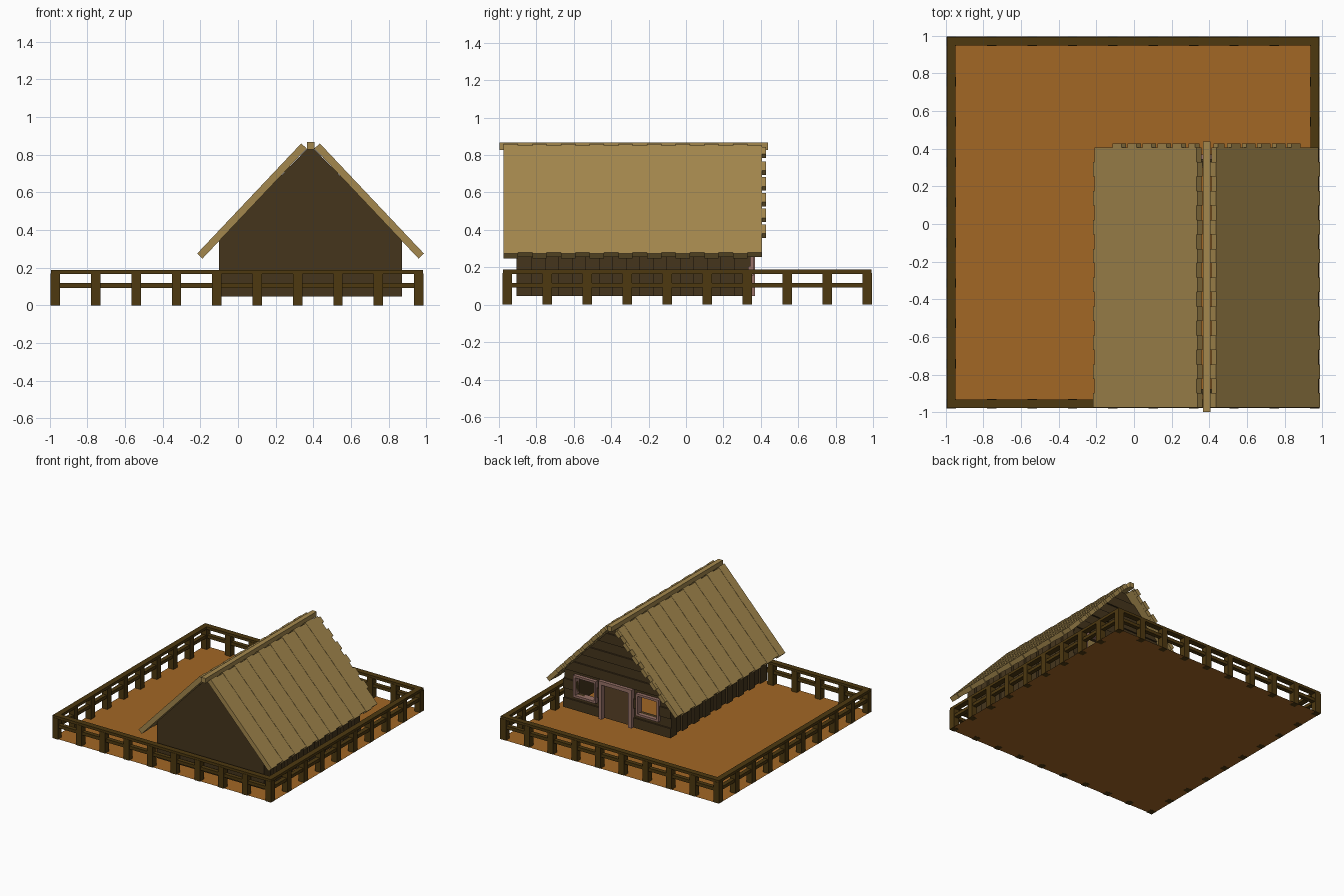
import bpy, bmesh
from mathutils import Vector

if "Cube" in bpy.data.objects:
    bpy.data.objects.remove(bpy.data.objects["Cube"])


def material(name, col):
    m = bpy.data.materials.new(name)
    m.diffuse_color = (*col, 1)
    m.use_nodes = True
    m.node_tree.nodes["Principled BSDF"].inputs["Base Color"].default_value = m.diffuse_color
    return m


SOIL = material("soil", (0.36, 0.135, 0.018))
FENCE = material("fence_wood", (0.075, 0.04, 0.005))
WALL = material("wall_wood", (0.06, 0.036, 0.012))
ROOF = material("roof_wood", (0.37, 0.245, 0.075))
FRAME = material("frame_wood", (0.32, 0.17, 0.14))
DOOR = material("door_wood", (0.10, 0.055, 0.02))


def build(name, prisms, mat):
    """One object from (xz outline, y0, y1) prisms."""
    bm = bmesh.new()
    for pts, y0, y1 in prisms:
        a = [bm.verts.new((x, y0, z)) for x, z in pts]
        b = [bm.verts.new((x, y1, z)) for x, z in pts]
        bm.faces.new(a)
        bm.faces.new(b[::-1])
        for i in range(len(a)):
            j = (i + 1) % len(a)
            bm.faces.new((a[j], a[i], b[i], b[j]))
    bmesh.ops.recalc_face_normals(bm, faces=bm.faces)
    me = bpy.data.meshes.new(name)
    bm.to_mesh(me)
    bm.free()
    ob = bpy.data.objects.new(name, me)
    bpy.context.collection.objects.link(ob)
    if mat:
        me.materials.append(mat)
    return ob


def box(x0, x1, y0, y1, z0, z1):
    return ([(x0, z0), (x1, z0), (x1, z1), (x0, z1)], y0, y1)


# Ground sheet
bpy.ops.mesh.primitive_plane_add(size=1, location=(-0.005, 0.01, 0.001))
ground = bpy.context.object
ground.name = "ground"
ground.scale = (1.98, 1.97, 1)
ground.data.materials.append(SOIL)

# Fence: ten posts and two rails per side
X0, X1, Y0, Y1, W = -0.995, 0.985, -0.98, 0.995, 0.05
posts, rails = [], []
for i in range(10):
    x = X0 + (X1 - X0 - W) * i / 9
    y = Y0 + (Y1 - Y0 - W) * i / 9
    posts += [box(x, x + W, v, v + W, 0, 0.17) for v in (Y0, Y1 - W)]
    if 0 < i < 9:
        posts += [box(u, u + W, y, y + W, 0, 0.17) for u in (X0, X1 - W)]
for z0, z1, e in ((0.165, 0.187, 0.002), (0.091, 0.117, 0.008)):
    for v in (Y0, Y1 - W):
        rails.append(box(X0 + e, X1 - e, v + e, v + W - e, z0, z1))
    for u in (X0, X1 - W):
        rails.append(box(u + e, u + W - e, Y0 + e, Y1 - e, z0, z1))
build("fence_posts", posts, FENCE)
build("fence_rails", rails, FENCE)

# House: front gable wall
CX, HW, BASE, EAVE, APEX = 0.385, 0.485, 0.047, 0.35, 0.85
build("front_wall", [([(CX - HW, BASE), (CX + HW, BASE), (CX + HW, EAVE),
                       (CX, APEX), (CX - HW, EAVE)], -0.905, -0.875)], WALL)

# Side walls of vertical boards, every other one set back
boards = []
n, ya, yb = 17, -0.895, 0.33
for i in range(n):
    d = 0.018 * (i % 2)
    p, q = ya + (yb - ya) * i / n, ya + (yb - ya) * (i + 1) / n
    boards.append(box(CX - HW + d, CX - HW + 0.045, p, q, BASE, EAVE))
    boards.append(box(CX + HW - 0.045, CX + HW - d, p, q, BASE, EAVE))
build("side_boards", boards, WALL)

# Back wall: horizontal planks clipped to the gable, cut for door and windows
openings = {"door": (CX, 0.12, 0.03, 0.33),
            "left_window": (CX - 0.283, 0.085, 0.175, 0.32),
            "right_window": (CX + 0.283, 0.085, 0.175, 0.32)}
cutter = build("opening_cutter", [box(c - w, c + w, 0.2, 0.5, z0, z1)
               for c, w, z0, z1 in openings.values()], None)
cutter.hide_render = True
cutter.hide_set(True)


def half(z):
    return HW if z <= EAVE else HW * (APEX - z) / (APEX - EAVE)


rows = 10
for i in range(rows):
    za = BASE + (APEX - 0.02 - BASE) * i / rows
    zb = BASE + (APEX - 0.02 - BASE) * (i + 1) / rows
    a, b = half(za), half(zb)
    y = 0.345 - 0.012 * (i % 2)
    pts = [(CX - a, za), (CX + a, za), (CX + b, zb), (CX - b, zb)]
    plank = build(f"back_plank_{i}", [(pts, 0.305, y)], WALL)
    if i < 4:
        mod = plank.modifiers.new("openings", "BOOLEAN")
        mod.object = cutter
        mod.operation = "DIFFERENCE"
        mod.solver = "EXACT"

# Door panel and frames
build("door", [box(CX - 0.12, CX + 0.12, 0.315, 0.33, BASE, 0.33)], DOOR)
for name, (c, w, z0, z1) in openings.items():
    t, y0, y1 = (0.03, 0.30, 0.37) if name == "door" else (0.018, 0.30, 0.36)
    lo = BASE if name == "door" else z0 - t
    parts = [box(c - w - t, c - w, y0, y1, lo, z1 + t),
             box(c + w, c + w + t, y0, y1, lo, z1 + t),
             box(c - w, c + w, y0, y1, z1, z1 + t)]
    if name != "door":
        parts.append(box(c - w, c + w, y0, y1, z0 - t, z0))
    build(name + "_frame", parts, FRAME)

# Roof: 18 planks per slope, mirrored about the ridge
low, top = Vector((-0.203, 0.261)), Vector((0.35, 0.846))
along = (top - low).normalized()
across = Vector((-along.y, along.x))


def slope_rect(p, q, t, side):
    c = [p - across * t, q - across * t, q + across * t, p + across * t]
    return [(CX + side * (v.x - CX), v.y) for v in c]


for side, label in ((1, "left"), (-1, "right")):
    planks, ends = [], []
    for i in range(18):
        k = i % 2
        s = along * (0.008 * k)
        y = -0.975 + 1.38 * i / 18
        planks.append((slope_rect(low + s, top - s, 0.0195 - 0.002 * k, side),
                       y, y + 1.38 / 18))
    build(f"roof_planks_{label}", planks, ROOF)
    # Batten ends sticking out along the back verge
    for i in range(6):
        c = Vector((-0.078 + 0.0795 * i, 0.393 + 0.0842 * i))
        c = low + along * (c - low).dot(along)
        h = 0.034 if i < 5 else 0.025
        ends.append((slope_rect(c - along * h, c + along * h, 0.0165, side), 0.33, 0.428))
    build(f"verge_battens_{label}", ends, ROOF)

# Ridge beam
build("ridge_beam", [box(0.366, 0.406, -0.998, 0.438, 0.828, 0.868)], ROOF)
